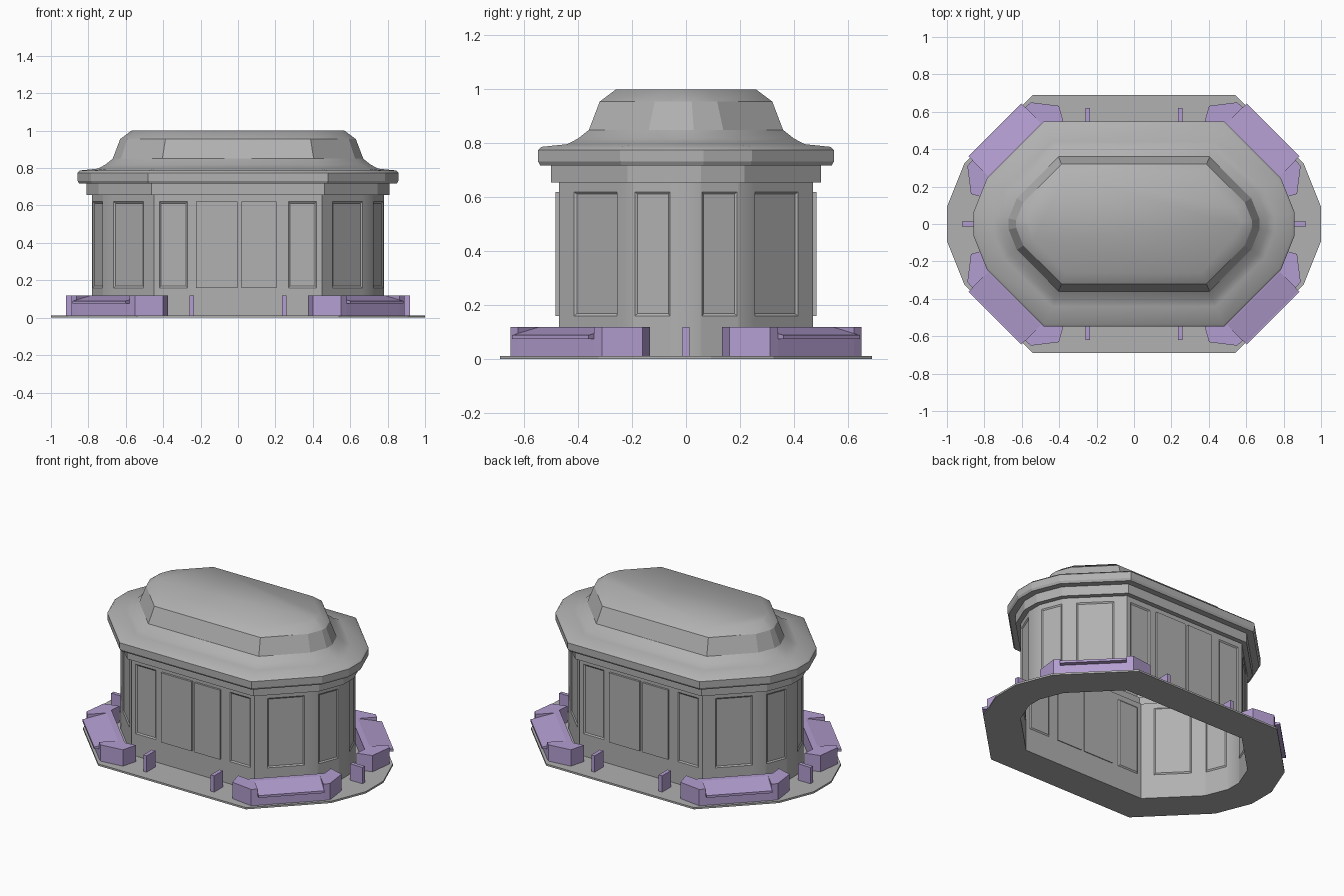
import bpy, bmesh
from mathutils import Vector, Matrix
from math import sqrt, radians

if "Cube" in bpy.data.objects:
    bpy.data.objects.remove(bpy.data.objects["Cube"])

purple = bpy.data.materials.new("planter_purple")
purple.diffuse_color = (0.45, 0.34, 0.63, 1)
purple.use_nodes = True
purple.node_tree.nodes["Principled BSDF"].inputs["Base Color"].default_value = purple.diffuse_color
stone = bpy.data.materials.new("dark_stone")
stone.diffuse_color = (0.44, 0.44, 0.44, 1)
stone.use_nodes = True
stone.node_tree.nodes["Principled BSDF"].inputs["Base Color"].default_value = stone.diffuse_color
CORNERS = [(0.78, 0.05), (0.72, 0.20), (0.45, 0.47)]


def full_ring(q):
    """Counter-clockwise outline from its first-quadrant points."""
    half = q + [(-x, y) for x, y in reversed(q)]
    return half + [(-x, -y) for x, y in half]


def offset(ring, d):
    """Mitred outward offset of an outline."""
    pts, n = [Vector(p) for p in ring], len(ring)
    out = []
    for i, p in enumerate(pts):
        a, b = (p - pts[i - 1]).normalized(), (pts[(i + 1) % n] - p).normalized()
        na, nb = Vector((a.y, -a.x)), Vector((b.y, -b.x))
        out.append(p + (na + nb) * d / (1 + na.dot(nb)))
    return out


def finish(bm, name, mat=stone, smooth=None):
    me = bpy.data.meshes.new(name)
    bm.to_mesh(me)
    bm.free()
    ob = bpy.data.objects.new(name, me)
    bpy.context.collection.objects.link(ob)
    me.materials.append(mat)
    if smooth:
        bpy.ops.object.select_all(action='DESELECT')
        bpy.context.view_layer.objects.active = ob
        ob.select_set(True)
        bpy.ops.object.shade_smooth_by_angle(angle=radians(smooth))
    return ob


def sweep(ring, profile, closed=False, cap=False):
    """Carry an (offset, height) profile around an outline."""
    bm = bmesh.new()
    rows = [[bm.verts.new((p.x, p.y, z)) for p in offset(ring, d)] for d, z in profile]
    n, m, faces = len(ring), len(rows), {}
    for j in range(m if closed else m - 1):
        a, b = rows[j], rows[(j + 1) % m]
        for i in range(n):
            k = (i + 1) % n
            faces[i, j] = bm.faces.new((a[i], a[k], b[k], b[i]))
    if cap:
        faces[0, m - 1] = bm.faces.new(rows[-1])
    return bm, faces


def prism(name, pts, vec, matrix=Matrix.Identity(4), mat=stone):
    """Extrude a 3D polygon along a vector."""
    bm = bmesh.new()
    f = bm.faces.new([bm.verts.new(p) for p in pts])
    r = bmesh.ops.extrude_face_region(bm, geom=[f], use_keep_orig=True)
    bmesh.ops.translate(bm, vec=vec, verts=[v for v in r['geom'] if isinstance(v, bmesh.types.BMVert)])
    bm.transform(matrix)
    bmesh.ops.recalc_face_normals(bm, faces=bm.faces)
    return finish(bm, name, mat)


def box(name, x0, x1, y0, y1, z0, z1, mat=stone):
    return prism(name, [(x0, y0, z0), (x1, y0, z0), (x1, y1, z0), (x0, y1, z0)], (0, 0, z1 - z0), mat=mat)


outline = full_ring(CORNERS)

# ground plate with an open middle
bm, _ = sweep(outline, [(0, 0), (0.22, 0), (0.22, 0.012), (0, 0.012)], closed=True)
finish(bm, "base_plate")

# walls with softly recessed panels
wall_q = [(0.78, 0.05), (0.776, 0.06), (0.724, 0.19), (0.72, 0.20), (0.665, 0.255),
          (0.505, 0.415), (0.45, 0.47), (0.42, 0.47), (0.27, 0.47)]
bm, faces = sweep(full_ring(wall_q), [(0, 0.012), (0, 0.16), (0, 0.62), (0, 0.655)])
panels = [f for (i, j), f in faces.items() if j == 1 and i % 18 in (1, 4, 7, 9, 12, 15)]
bm.normal_update()
bmesh.ops.inset_individual(bm, faces=panels, thickness=0.012, depth=-0.006)
finish(bm, "walls", smooth=35)

# frieze, cornice and domed roof: smooth except the flat bands and the steep ring
roof = [(0, 0.655), (0.03, 0.655), (0.03, 0.718), (0.07, 0.718), (0.078, 0.732), (0.078, 0.775),
        (0.066, 0.787), (-0.03, 0.797), (-0.07, 0.818), (-0.11, 0.85), (-0.15, 0.955), (-0.21, 1.0)]
bm, faces = sweep(outline, roof, cap=True)
for (i, j), f in faces.items():
    f.smooth = j >= 5 and j != 9
finish(bm, "roof")

# double doors, front and back
for s, side in ((-1, "front"), (1, "back")):
    for x0, x1 in ((-0.225, -0.002), (0.02, 0.205)):
        a, b = sorted((-s * x0, -s * x1))
        y0, y1 = sorted((s * 0.465, s * 0.483))
        box(side + "_door", a, b, y0, y1, 0.16, 0.62)

# small upright fins on the plate
for s in (-1, 1):
    y0, y1 = sorted((s * 0.53, s * 0.62))
    x0, x1 = sorted((s * 0.83, s * 0.92))
    for x in (-0.247, 0.247):
        box("fin", x - 0.0125, x + 0.0125, y0, y1, 0.002, 0.12, purple)
    box("end_fin", x0, x1, -0.0125, 0.0125, 0.002, 0.12, purple)

# corner planters: bench between two angled wings, in (along, outward, up) axes
r = 1 / sqrt(2)
local = Matrix(((r, r, 0, 0.17 * r), (-r, r, 0, -0.17 * r), (0, 0, 1, 0), (0, 0, 0, 1)))
bench = [(0.70, 0.002), (0.70, 0.12), (0.735, 0.12), (0.875, 0.09),
         (0.882, 0.09), (0.882, 0.075), (0.852, 0.075), (0.852, 0.002)]
wing = [(0.283, 0.642), (0.333, 0.73), (0.24, 0.85), (0.20, 0.852), (0.20, 0.70), (0.235, 0.70)]
for sx in (-1, 1):
    for sy in (-1, 1):
        m = Matrix.Diagonal((sx, sy, 1, 1)) @ local
        prism("planter_bench", [(-0.2, v, z) for v, z in bench], (0.4, 0, 0), m, purple)
        for w in (-1, 1):
            prism("planter_wing", [(w * u, v, 0.002) for u, v in wing], (0, 0, 0.118), m, purple)
